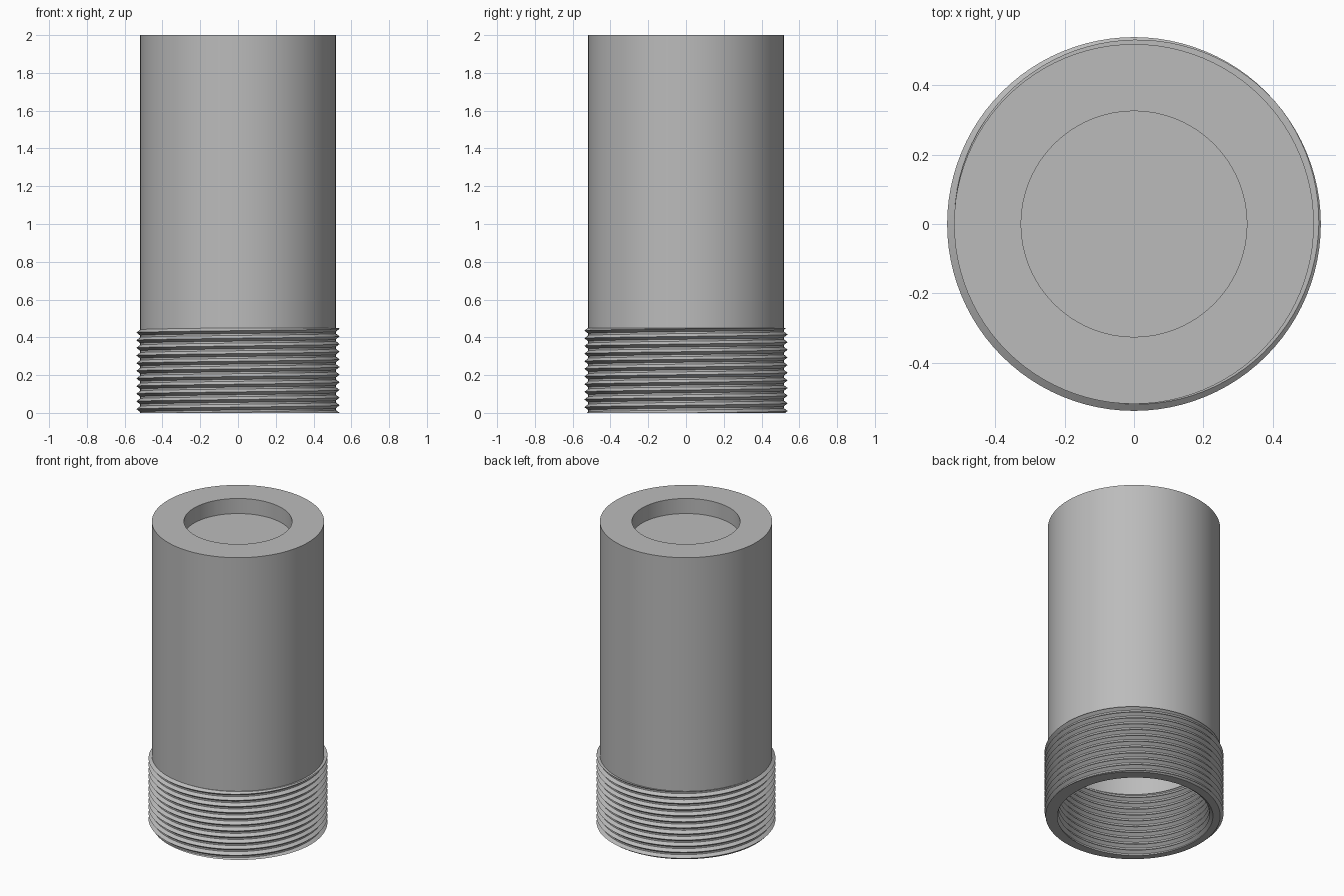
import bpy, bmesh, math

HEIGHT, OUTER, BORE = 2.0, 0.518, 0.475
SEGMENTS = 96

cube = bpy.data.objects.get("Cube")
if cube:
    bpy.data.objects.remove(cube, do_unlink=True)

grey = bpy.data.materials.new("plain grey")
grey.use_nodes = True
colour = (0.5, 0.5, 0.5, 1)
grey.diffuse_color = colour
grey.node_tree.nodes["Principled BSDF"].inputs["Base Color"].default_value = colour


def finish(bm, name):
    bmesh.ops.recalc_face_normals(bm, faces=bm.faces)
    mesh = bpy.data.meshes.new(name)
    bm.to_mesh(mesh)
    bm.free()
    mesh.materials.append(grey)
    obj = bpy.data.objects.new(name, mesh)
    bpy.context.collection.objects.link(obj)
    bpy.ops.object.select_all(action='DESELECT')
    obj.select_set(True)
    bpy.context.view_layer.objects.active = obj
    bpy.ops.object.shade_smooth_by_angle(angle=math.radians(30))
    return obj


def lathe(name, profile):
    bm = bmesh.new()
    verts = [bm.verts.new((r, 0, z)) for r, z in profile]
    edges = [bm.edges.new(pair) for pair in zip(verts, verts[1:])]
    bmesh.ops.spin(bm, geom=verts + edges, cent=(0, 0, 0), axis=(0, 0, 1),
                   angle=math.tau, steps=SEGMENTS, use_merge=True)
    bmesh.ops.remove_doubles(bm, verts=bm.verts, dist=1e-5)
    return finish(bm, name)


def thread(name, root, crest, pitch, half_width, top):
    """Right-handed V ridge, trimmed flat at the base and at the top."""
    bm = bmesh.new()
    steps = int((top / pitch + 2) * SEGMENTS)
    rings = []
    for i in range(steps + 1):
        a = math.tau * i / SEGMENTS
        z = pitch * (i / SEGMENTS - 1)
        rings.append([bm.verts.new((r * math.cos(a), r * math.sin(a), z + dz))
                      for r, dz in ((root, -half_width), (crest, 0), (root, half_width))])
    for a, b in zip(rings, rings[1:]):
        for k in range(3):
            n = (k + 1) % 3
            bm.faces.new((a[k], b[k], b[n], a[n]))
    for z, up in ((0, -1), (top, 1)):
        geom = bm.verts[:] + bm.edges[:] + bm.faces[:]
        cut = bmesh.ops.bisect_plane(bm, geom=geom, plane_co=(0, 0, z),
                                     plane_no=(0, 0, up), clear_outer=True)
        rim = [e for e in cut["geom_cut"] if isinstance(e, bmesh.types.BMEdge)]
        bmesh.ops.holes_fill(bm, edges=rim, sides=0)
    return finish(bm, name)


# Tube with a shallow round recess on top and an open bore below
lathe("tube_body", [(0, HEIGHT - 0.1), (0.325, HEIGHT - 0.1), (0.325, HEIGHT),
                    (OUTER, HEIGHT), (OUTER, 0), (BORE, 0),
                    (BORE, HEIGHT - 0.2), (0, HEIGHT - 0.2)])

# Screw threads around the outside and inside the bore
thread("outer_thread", OUTER - 0.001, 0.538, 0.0405, 0.016, 0.45)
thread("inner_thread", BORE + 0.001, 0.455, 0.0405, 0.016, 0.42)
